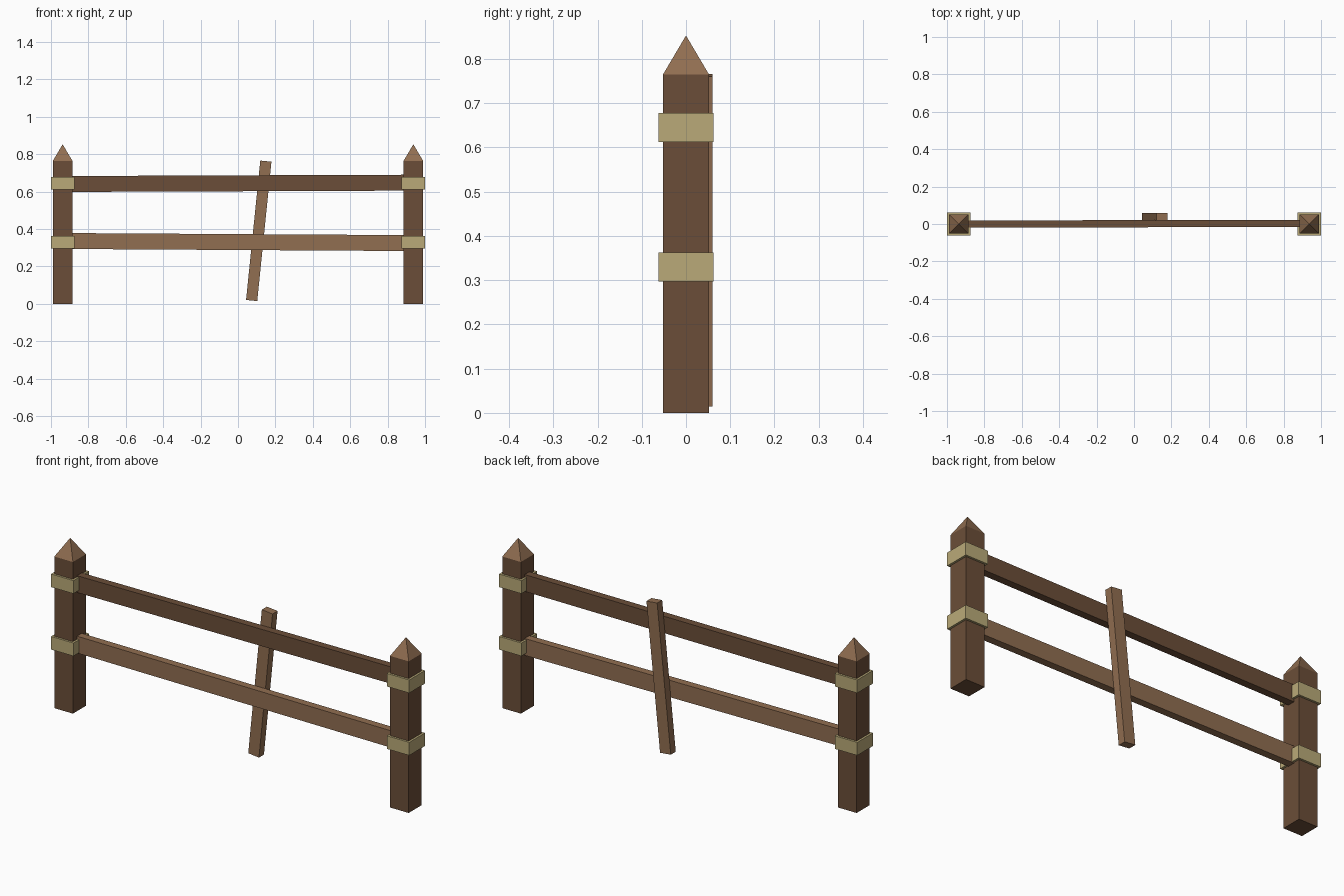
import bpy, bmesh
from mathutils import Vector, Matrix

if "Cube" in bpy.data.objects:
    bpy.data.objects.remove(bpy.data.objects["Cube"])


def material(name, rgb):
    m = bpy.data.materials.new(name)
    m.diffuse_color = (*rgb, 1)
    m.use_nodes = True
    m.node_tree.nodes["Principled BSDF"].inputs["Base Color"].default_value = m.diffuse_color
    return m


dark_wood = material("dark wood", (0.147, 0.076, 0.040))
light_wood = material("light wood", (0.283, 0.156, 0.082))
rope = material("rope binding", (0.491, 0.402, 0.188))


def finish(name, bm, *mats):
    bmesh.ops.recalc_face_normals(bm, faces=bm.faces)
    me = bpy.data.meshes.new(name)
    bm.to_mesh(me)
    bm.free()
    for m in mats:
        me.materials.append(m)
    ob = bpy.data.objects.new(name, me)
    bpy.context.collection.objects.link(ob)
    return ob


def beam(name, start, end, width, depth, mat):
    """Rectangular plank between two points; depth runs along y."""
    start, end = Vector(start), Vector(end)
    along = (end - start).normalized()
    across = along.cross(Vector((0, 1, 0))).normalized()
    third = across.cross(along)
    rot = Matrix((along, across, third)).transposed().to_4x4()
    size = Matrix.Diagonal(((end - start).length, width, depth, 1))
    bm = bmesh.new()
    bmesh.ops.create_cube(bm, size=1,
                          matrix=Matrix.Translation((start + end) / 2) @ rot @ size)
    return finish(name, bm, mat)


def post(name, x):
    """Square post whose top is drawn up to a lighter pointed cap."""
    h, shoulder, tip = 0.052, 0.765, 0.853
    bm = bmesh.new()
    bmesh.ops.create_cube(bm, size=1, matrix=Matrix.Translation((x, 0, shoulder / 2))
                          @ Matrix.Diagonal((2 * h, 2 * h, shoulder, 1)))
    top = max(bm.faces, key=lambda f: f.calc_center_median().z)
    poked = bmesh.ops.poke(bm, faces=[top])
    poked["verts"][0].co.z = tip
    for f in poked["faces"]:
        f.material_index = 1
    return finish(name, bm, dark_wood, light_wood)


# Posts with rope bindings
for side, x in (("left", -0.9375), ("right", 0.9375)):
    post(side + "_post", x)
    for level, z in (("lower", 0.33), ("upper", 0.645)):
        beam(f"{side}_{level}_binding", (x, 0, z - 0.033), (x, 0, z + 0.033),
             0.125, 0.125, rope)

# Slightly crooked rails
beam("upper_rail", (-0.92, 0.0, 0.641), (0.92, 0.003, 0.648), 0.085, 0.038, dark_wood)
beam("lower_rail", (-0.92, 0.0, 0.336), (0.92, 0.003, 0.325), 0.085, 0.038, light_wood)

# Leaning slat behind the rails
beam("leaning_slat", (0.073, 0.04, 0.018), (0.149, 0.04, 0.763), 0.06, 0.04, light_wood)
